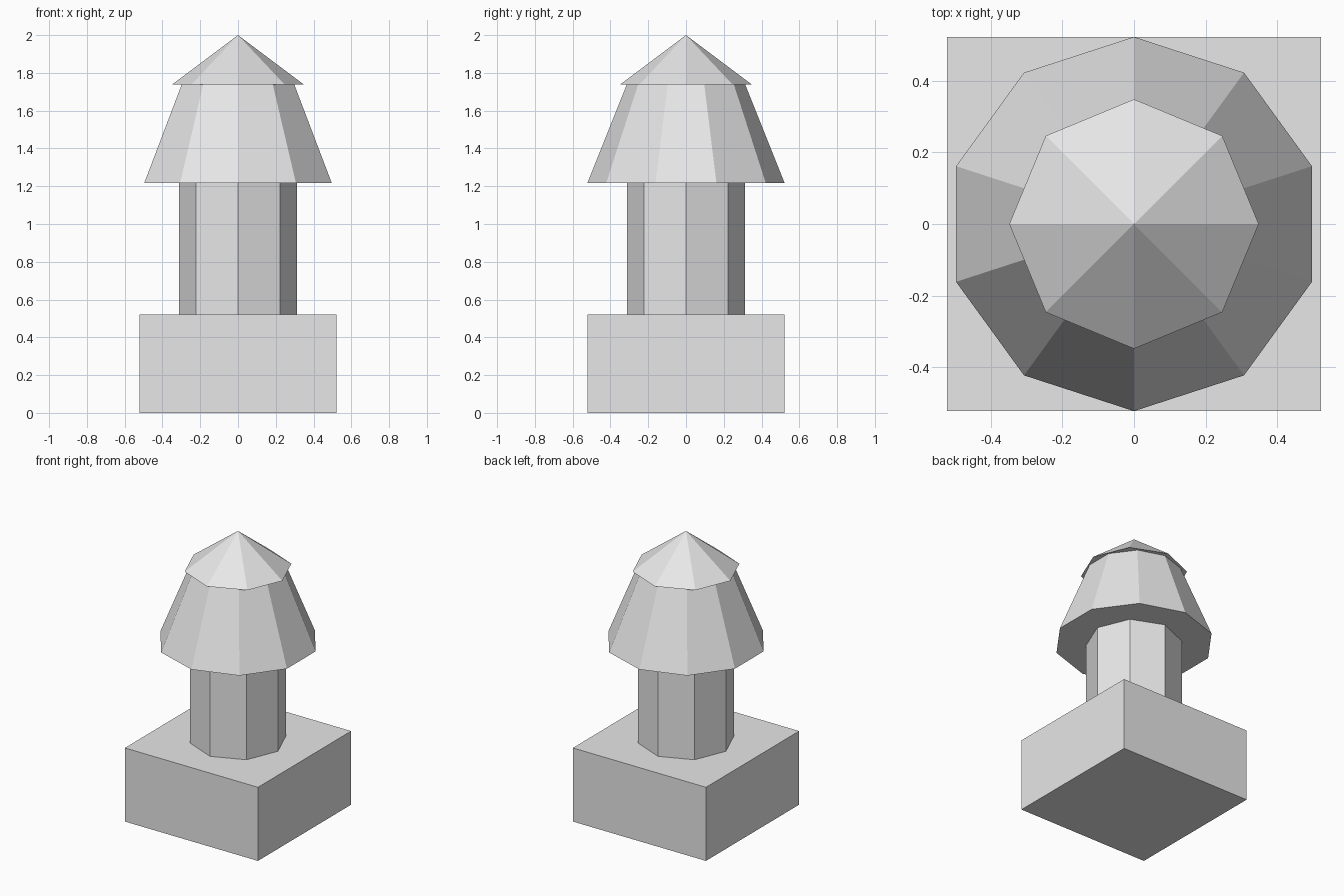
import bpy

if "Cube" in bpy.data.objects:
    bpy.data.objects.remove(bpy.data.objects["Cube"], do_unlink=True)

# All proportions are multiples of one module
U = 2 / 11.5

stone = bpy.data.materials.new("light_grey_stone")
stone.use_nodes = True
GREY = (0.8, 0.8, 0.8, 1)
stone.diffuse_color = GREY
stone.node_tree.nodes["Principled BSDF"].inputs["Base Color"].default_value = GREY


def finish(name):
    obj = bpy.context.object
    obj.name = name
    obj.data.name = name
    obj.data.materials.append(stone)
    return obj


def tapered(name, sides, r_bottom, r_top, z_bottom, height):
    """Flat-sided solid with a corner facing +y, standing on z_bottom."""
    bpy.ops.mesh.primitive_cone_add(
        vertices=sides, radius1=r_bottom * U, radius2=r_top * U,
        depth=height * U, location=(0, 0, (z_bottom + height / 2) * U))
    return finish(name)


# Square base block
bpy.ops.mesh.primitive_cube_add(size=1, location=(0, 0, 1.5 * U))
base = finish("base_block")
base.scale = (6 * U, 6 * U, 3 * U)
bpy.ops.object.transform_apply(location=False, rotation=False, scale=True)

# Octagonal shaft, ten-sided lower roof, eight-sided pointed cap
tapered("shaft", 8, 1.8, 1.8, 3, 4)
tapered("lower_roof", 10, 3, 1.8, 7, 3)
tapered("pointed_cap", 8, 2, 0, 10, 1.5)
